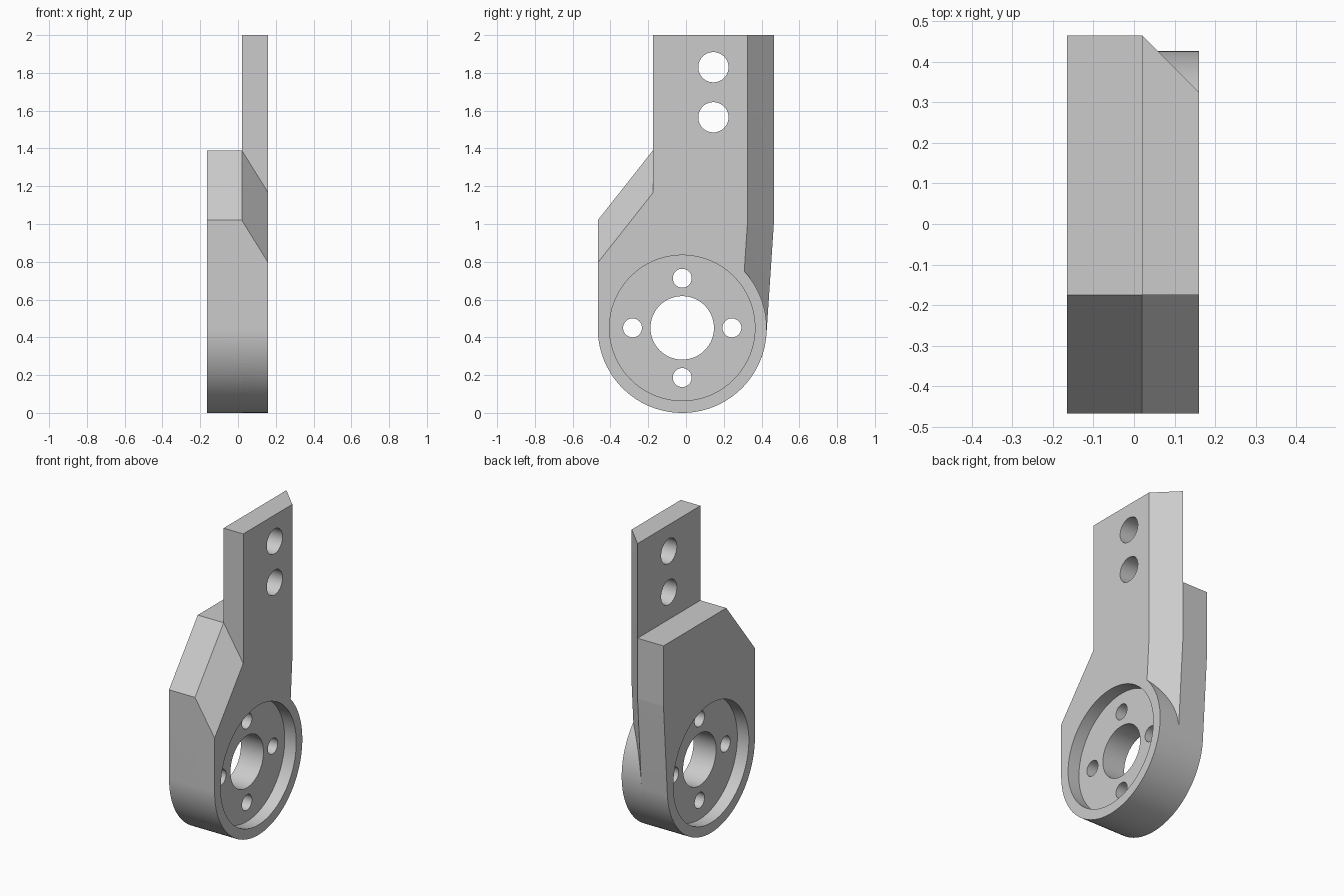
import bpy, bmesh
from math import sin, cos, pi, radians

cube = bpy.data.objects.get("Cube")
if cube:
    bpy.data.objects.remove(cube, do_unlink=True)

BACK, STEP, FACE = -0.165, 0.02, 0.16   # thickness stations along x
HUB_Y, HUB_Z, HUB_R = -0.02, 0.447, 0.447
CHAMFER = FACE - STEP

grey = bpy.data.materials.new("plain grey")
grey.use_nodes = True
grey.diffuse_color = (0.6, 0.6, 0.6, 1)
grey.node_tree.nodes["Principled BSDF"].inputs["Base Color"].default_value = (0.6, 0.6, 0.6, 1)


def loft(name, x0, ring0, x1, ring1):
    """Solid between two (y, z) outlines with the same point count."""
    bm = bmesh.new()
    a = [bm.verts.new((x0, y, z)) for y, z in ring0]
    b = [bm.verts.new((x1, y, z)) for y, z in ring1]
    bm.faces.new(a)
    bm.faces.new(b[::-1])
    n = len(a)
    for i in range(n):
        j = (i + 1) % n
        bm.faces.new((a[j], a[i], b[i], b[j]))
    bmesh.ops.recalc_face_normals(bm, faces=bm.faces[:])
    mesh = bpy.data.meshes.new(name)
    bm.to_mesh(mesh)
    bm.free()
    mesh.materials.append(grey)
    obj = bpy.data.objects.new(name, mesh)
    bpy.context.collection.objects.link(obj)
    return obj


def arc(y, z, r, start, end, n):
    return [(y + r * cos(start + (end - start) * i / n),
             z + r * sin(start + (end - start) * i / n)) for i in range(n + 1)]


def cylinder(name, x0, x1, y, z, r, n=128):
    ring = arc(y, z, r, 0, 2 * pi, n)[:-1]
    return loft(name, x0, ring, x1, ring)


def combine(target, tool, operation):
    mod = target.modifiers.new(tool.name, 'BOOLEAN')
    mod.object, mod.operation, mod.solver = tool, operation, 'EXACT'
    bpy.context.view_layer.objects.active = target
    bpy.ops.object.modifier_apply(modifier=mod.name)
    bpy.data.objects.remove(tool, do_unlink=True)


# Thick block: rounded bottom, slightly leaning rear edge, sloped front corner
lean = radians(-4)
round_bottom = arc(HUB_Y, HUB_Z, HUB_R, lean, -pi, 64)
block = [(-0.175, 1.39), (0.465, 1.39), (0.465, 1.0)] + round_bottom + [(-0.467, 1.02)]
bracket = loft("bracket", BACK, block, STEP, block)

# Upright blade: rear edge chamfered and front shoulder slanted toward the face
rear_low = round_bottom[0]
inner = [(-0.175, 2.0), (0.465, 2.0), (0.465, 1.0), rear_low,
         (-0.467, HUB_Z), (-0.467, 1.02), (-0.175, 1.39)]
outer = [(y - CHAMFER if 0 < i < 4 else y, z - 0.225 if i > 4 else z)
         for i, (y, z) in enumerate(inner)]
combine(bracket, loft("blade", STEP, inner, FACE, outer), 'UNION')

# Round hub on the face side
hub_ring = arc(HUB_Y, HUB_Z, HUB_R, lean, lean - 2 * pi, 128)[:-1]
combine(bracket, loft("hub", STEP, hub_ring, FACE, hub_ring), 'UNION')

# Shallow round recesses on both sides
for x0, x1 in ((-0.3, BACK + 0.082), (FACE - 0.082, 0.3)):
    combine(bracket, cylinder("recess", x0, x1, HUB_Y, 0.45, 0.385), 'DIFFERENCE')

# Centre bore, four bolt holes and two blade holes
holes = [(HUB_Y, 0.45, 0.168), (0.145, 1.83, 0.08), (0.145, 1.565, 0.08)]
holes += [(HUB_Y + 0.263 * cos(k * pi / 2), 0.45 + 0.263 * sin(k * pi / 2), 0.05)
          for k in range(4)]
for y, z, r in holes:
    combine(bracket, cylinder("hole", -0.4, 0.4, y, z, r), 'DIFFERENCE')

# Smooth only the curved walls
bpy.ops.object.select_all(action='DESELECT')
bracket.select_set(True)
bpy.context.view_layer.objects.active = bracket
bpy.ops.object.shade_smooth_by_angle(angle=radians(3.5))
